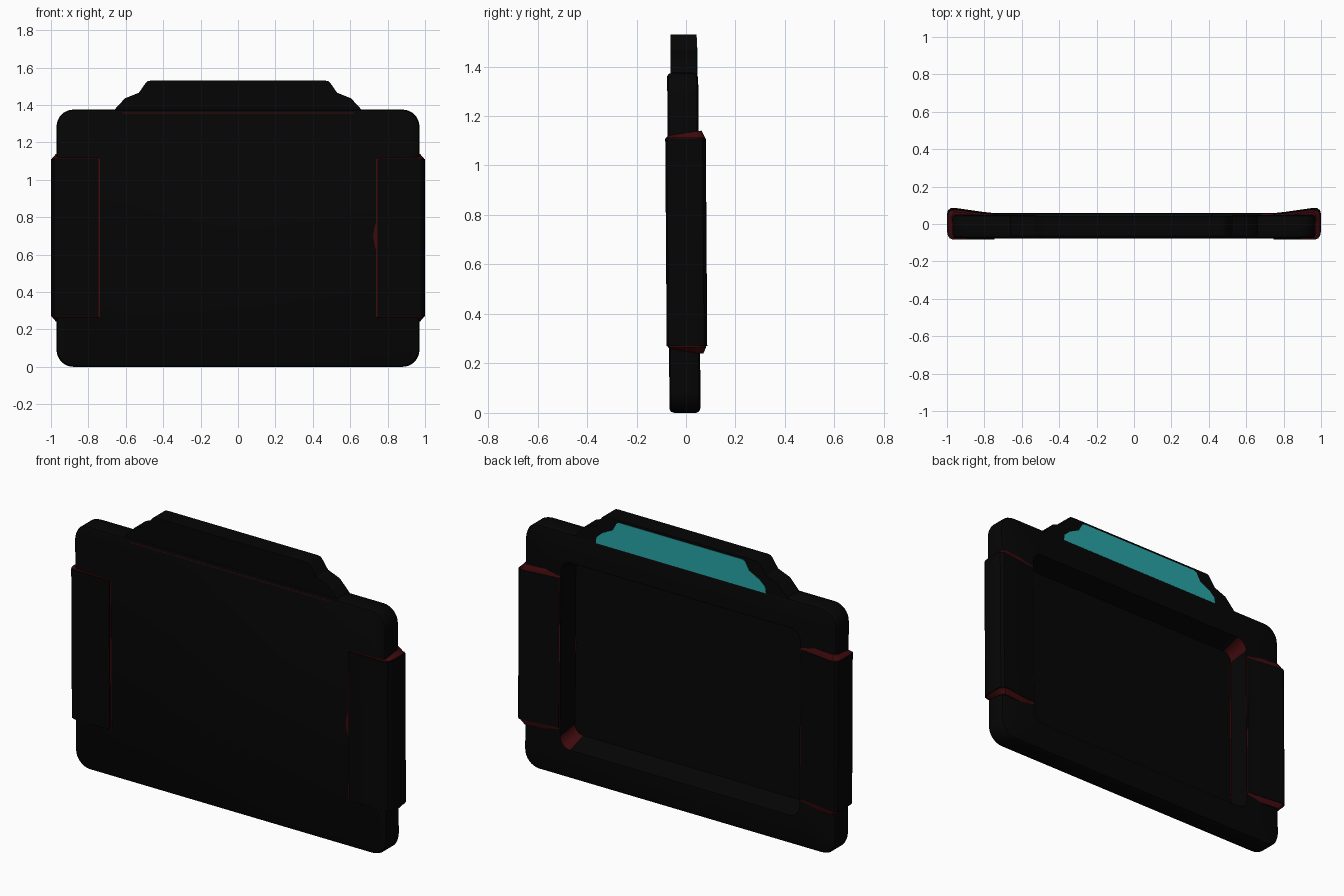
import bpy, bmesh, math

if "Cube" in bpy.data.objects:
    bpy.data.objects.remove(bpy.data.objects["Cube"])

def material(name, rgb):
    m = bpy.data.materials.new(name)
    m.diffuse_color = (*rgb, 1)
    m.use_nodes = True
    m.node_tree.nodes["Principled BSDF"].inputs["Base Color"].default_value = m.diffuse_color
    return m

BLACK = material("black rubber", (0.0015, 0.0015, 0.0015))
RED = material("dark red", (0.05, 0.003, 0.004))
TEAL = material("teal", (0.022, 0.37, 0.38))
MID = 0.6875  # middle height of the slab

def loft(name, rings, mats, red_rule=None):
    """Skin equal-length rings of points, cap both ends, lean back slightly."""
    bm = bmesh.new()
    vs = [[bm.verts.new((x, y - 0.007 * (z - MID), z)) for x, y, z in r] for r in rings]
    n = len(rings[0])
    for k in range(len(vs) - 1):
        for i in range(n):
            j = (i + 1) % n
            f = bm.faces.new((vs[k][i], vs[k][j], vs[k + 1][j], vs[k + 1][i]))
            if red_rule and red_rule(k, i):
                f.material_index = 1
    bm.faces.new(vs[0])
    bm.faces.new(vs[-1])
    bmesh.ops.recalc_face_normals(bm, faces=bm.faces[:])
    me = bpy.data.meshes.new(name)
    bm.to_mesh(me)
    bm.free()
    for m in mats:
        me.materials.append(m)
    ob = bpy.data.objects.new(name, me)
    bpy.context.collection.objects.link(ob)
    bpy.ops.object.select_all(action='DESELECT')
    ob.select_set(True)
    bpy.context.view_layer.objects.active = ob
    bpy.ops.object.shade_smooth_by_angle(angle=math.radians(32))
    return ob

SEG = 8
def rounded(hx, hz, r, y):
    """Rounded rectangle ring facing y."""
    pts = []
    for q, (sx, sz) in enumerate(((1, 1), (-1, 1), (-1, -1), (1, -1))):
        for s in range(SEG + 1):
            a = math.pi / 2 * (q + s / SEG)
            pts.append((sx * (hx - r) + r * math.cos(a), y,
                        MID + sz * (hz - r) + r * math.sin(a)))
    return pts

def prism(name, outline, y0, y1, mat):
    return loft(name, [[(x, y, z) for x, z in outline] for y in (y0, y1)], [mat])

# Slab with a rounded rim and a deep tray in the back
H = MID
body = [rounded(0.955, H - 0.015, 0.08, -0.0715),
        rounded(0.965, H - 0.005, 0.088, -0.066),
        rounded(0.97, H, 0.09, -0.052),
        rounded(0.97, H, 0.09, 0.036),
        rounded(0.965, H - 0.006, 0.088, 0.048),
        rounded(0.95, H - 0.02, 0.08, 0.054),
        rounded(0.745, 0.525, 0.06, 0.052),
        rounded(0.73, 0.485, 0.05, -0.059)]
# One upper and one lower tray corner show the red liner
loft("slab_case", body, [BLACK, RED],
     lambda k, i: k == 6 and i // (SEG + 1) in (1, 3) and i % (SEG + 1) < SEG)

# Stepped head on top, with a teal window on its back
def mirrored(half):
    return half + [(-x, z) for x, z in reversed(half)]

prism("head", mirrored([(0.68, 1.34), (0.665, 1.37), (0.605, 1.435), (0.53, 1.465),
                        (0.492, 1.52), (0.482, 1.528), (0.465, 1.53)]), -0.057, 0.049, BLACK)
prism("head_window", mirrored([(0.53, 1.365), (0.525, 1.40), (0.49, 1.432), (0.425, 1.465),
                               (0.40, 1.51), (0.385, 1.517)]), 0.046, 0.051, TEAL)
prism("head_seam", mirrored([(0.62, 1.355), (0.62, 1.36)]), -0.0725, -0.066, RED)

# Side grips wrapped round both edges, over a red liner
GRIP = [(0.745, -0.081), (0.965, -0.081), (0.985, -0.074), (0.997, -0.055), (1.0, -0.03),
        (1.0, 0.05), (0.995, 0.07), (0.98, 0.082), (0.955, 0.083), (0.81, 0.062), (0.752, 0.056)]

def liner_ring(side, z, s):
    pts = []
    for x, y in GRIP:
        if x < 0.76:
            x, y = (0.738, y * 0.9) if y < 0 else (0.748, 0.0545)
        else:
            x, y = x - 0.006, y * 0.95
        rise = 0.12 * (y + 0.03) * (1 if z > MID else -1) * (s < 1)
        pts.append((side * (0.87 + (x - 0.87) * s), y * s, z + rise))
    return pts

for side, tag in ((-1, "left"), (1, "right")):
    loft(tag + "_grip", [[(side * x, y, z) for x, y in GRIP] for z in (0.27, 1.11)], [BLACK])
    loft(tag + "_grip_liner", [liner_ring(side, z, s) for z, s in
                               ((0.252, 0.84), (0.266, 1), (1.114, 1), (1.128, 0.84))], [RED])
    # Thin liner edge along the tray floor
    if side < 0:
        prism("tray_edge", [(side * x, z) for x, z in
                            ((0.722, 0.27), (0.731, 0.27), (0.731, 1.11), (0.722, 1.11))],
              -0.062, -0.056, RED)

# Small red bulge beside the right grip, showing on both faces
prism("liner_bulge", [(0.74, 0.62), (0.74, 0.77), (0.73, 0.75), (0.722, 0.70), (0.73, 0.65)],
      -0.0735, -0.056, RED)
